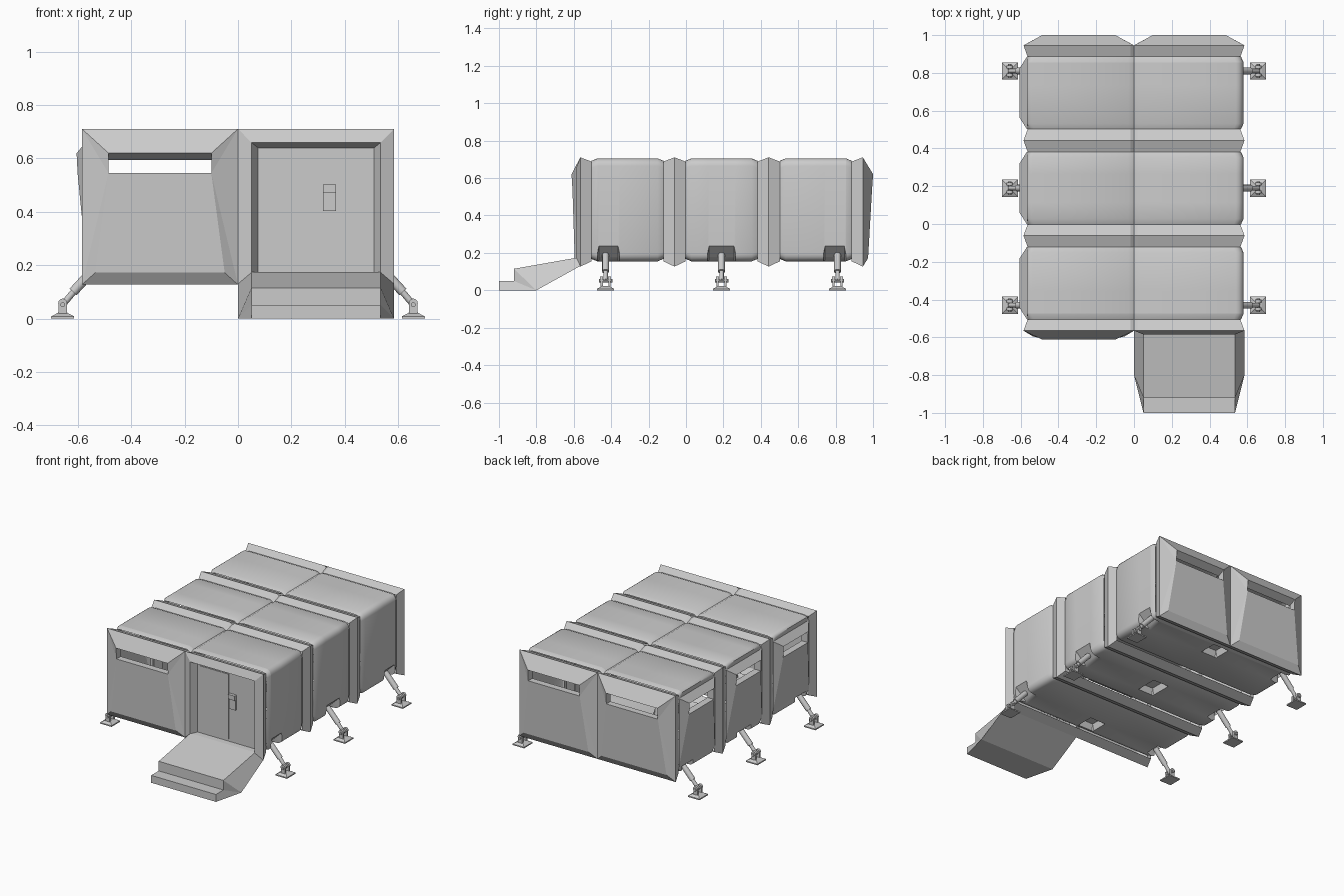
import bpy, math
from mathutils import Vector

if "Cube" in bpy.data.objects:
    bpy.data.objects.remove(bpy.data.objects["Cube"])

RIDGES = [-0.565 + 0.5035 * i for i in range(4)]   # frame rib positions along y
FEET = [-0.43, 0.19, 0.81]
BASE = 0.06                                        # half width of a rib


def build(name, verts, faces, smooth=False):
    me = bpy.data.meshes.new(name)
    me.from_pydata([tuple(v) for v in verts], [], faces)
    me.update()
    ob = bpy.data.objects.new(name, me)
    bpy.context.collection.objects.link(ob)
    bpy.ops.object.select_all(action='DESELECT')
    ob.select_set(True)
    bpy.context.view_layer.objects.active = ob
    bpy.ops.object.mode_set(mode='EDIT')
    bpy.ops.mesh.select_all(action='SELECT')
    bpy.ops.mesh.normals_make_consistent(inside=False)
    bpy.ops.object.mode_set(mode='OBJECT')
    if smooth:
        bpy.ops.object.shade_smooth_by_angle(angle=math.radians(35))
    return ob


def loft(name, rings, skip=(), smooth=False):
    n = len(rings[0])
    faces = [(r * n + i, r * n + (i + 1) % n, (r + 1) * n + (i + 1) % n, (r + 1) * n + i)
             for r in range(len(rings) - 1) for i in range(n) if i not in skip]
    return build(name, [p for r in rings for p in r], faces, smooth)


def mirrored(half):
    return half + [(-x, z) for x, z in reversed(half[1:-1])]


def box(name, x0, x1, y0, y1, z0, z1, taper=0.0):
    ring = lambda z, t: [(x0 + t, y0 + t, z), (x1 - t, y0 + t, z), (x1 - t, y1 - t, z), (x0 + t, y1 - t, z)]
    return build(name, ring(z0, 0) + ring(z1, taper),
                 [(0, 1, 2, 3), (4, 5, 6, 7), (0, 1, 5, 4), (1, 2, 6, 5), (2, 3, 7, 6), (3, 0, 4, 7)])


def rod(name, a, b, r, sides=12):
    a, b = Vector(a), Vector(b)
    bpy.ops.mesh.primitive_cylinder_add(vertices=sides, radius=r, depth=(b - a).length, location=(a + b) / 2)
    ob = bpy.context.object
    ob.rotation_euler = (b - a).to_track_quat('Z', 'Y').to_euler()
    ob.name = name
    bpy.ops.object.shade_smooth_by_angle(angle=math.radians(40))
    return ob


# Body cross-section, with pockets in the lower edge where a leg attaches
def body_section(pocket):
    arc = lambda cz, a0: [(0.54 + 0.04 * math.cos(math.radians(a0 + 22.5 * i)),
                           cz + 0.04 * math.sin(math.radians(a0 + 22.5 * i))) for i in range(5)]
    low = [(0.50 + 0.02 * i, 0.16 + 0.019 * i) for i in range(5)] if pocket else arc(0.195, -90)
    zc = 0.20 if pocket else 0.155
    return mirrored([(0, zc), (0.05, zc), (0.06, 0.155), (0.48, 0.155)] + low + arc(0.665, 0)
                    + [(0.03, 0.705), (0, 0.69)])


def body_ring(y, pocket=False, end=False):
    ring = []
    for x, z in body_section(pocket):
        if end:
            x, z = x * 0.977, 0.43 + (z - 0.43) * 0.955
        ring.append((max(x, -0.567), y, z))
    return ring


# Wall panel that bulges out around a recessed window
def window_panel(name, u0, u1, z0, z1, place, depth, low_depth, side, foot, wi=0.62, sill=0.545):
    a, b = u0 + side, u1 - side
    back = depth - 0.05
    pts = [(u0, z0, 0), (u1, z0, 0), (u1, z1, 0), (u0, z1, 0),
           (u0 + foot, z0 + 0.045, low_depth), (u1 - foot, z0 + 0.045, low_depth),
           (a, sill, depth * 0.9), (b, sill, depth * 0.9), (b, wi, depth), (a, wi, depth),
           (a, sill, back), (b, sill, back), (b, wi - 0.025, back), (a, wi - 0.025, back)]
    faces = [(0, 1, 5, 4), (4, 5, 7, 6), (3, 9, 8, 2), (0, 4, 6), (0, 6, 3), (3, 6, 9),
             (1, 7, 5), (1, 2, 7), (2, 8, 7), (6, 7, 11, 10), (7, 8, 12, 11), (8, 9, 13, 12), (9, 6, 10, 13)]
    build(name, [place(*p) for p in pts], faces)


# Body shells and left window walls
for i in range(3):
    y0, y1, f = RIDGES[i] + BASE, RIDGES[i + 1] - BASE, FEET[i]
    p0, p1 = max(f - 0.075, y0 + 0.031), min(f + 0.075, y1 - 0.031)
    loft(f"body_shell_{i}", [body_ring(y0, end=True), body_ring(y0 + 0.03), body_ring(p0), body_ring(p0 + 0.008, True),
                             body_ring(p1 - 0.008, True), body_ring(p1), body_ring(y1 - 0.03),
                             body_ring(y1, end=True)], skip=(21,), smooth=True)
    window_panel(f"left_window_wall_{i}", y0, y1, 0.195, 0.665,
                 lambda u, z, d: (-0.567 - d, u, z), 0.038, 0.004, 0.06, 0.03)


# Frame ribs
def rib_ring(y, w, z0, z1):
    return [(x, y, z) for x, z in mirrored([(0, z0), (w, z0), (w, z1), (0.018, z1), (0, z1 - 0.01)])]


for i, r in enumerate(RIDGES):
    small, big = (0.563, 0.155, 0.688), (0.585, 0.127, 0.711)
    rings = [rib_ring(r, *big)]
    if i > 0:
        rings.insert(0, rib_ring(r - BASE, *small))
    if i < 3:
        rings.append(rib_ring(r + BASE, *small))
    loft(f"frame_rib_{i}", rings)

# Front and back window walls
yf, yb = RIDGES[0], RIDGES[3]
window_panel("front_window_wall", -0.585, 0, 0.127, 0.711, lambda u, z, d: (u, yf - d, z), 0.047, 0.03, 0.1, 0.05)
for k, u in enumerate((-0.585, 0)):
    window_panel(f"back_window_wall_{k}", u, u + 0.585, 0.127, 0.711,
                 lambda u, z, d: (u, yb + d, z), 0.055, 0.028, 0.1, 0.05)


# Door surround, leaf and keypad
def rect(x0, x1, z0, z1, y):
    return [(x0, y, z0), (x1, y, z0), (x1, y, z1), (x0, y, z1)]


loft("door_surround", [rect(0, 0.585, 0.127, 0.711, yf), rect(0.05, 0.535, 0.172, 0.66, yf - 0.02),
                       rect(0.075, 0.51, 0.175, 0.64, yf + 0.025)])
build("door_wall", rect(0.075, 0.51, 0.175, 0.64, yf + 0.025), [(0, 1, 2, 3)])
box("door_leaf", 0.09, 0.31, yf + 0.021, yf + 0.026, 0.19, 0.63)
box("keypad", 0.318, 0.368, yf + 0.012, yf + 0.026, 0.403, 0.472)
box("keypad_hood", 0.318, 0.368, yf + 0.004, yf + 0.026, 0.472, 0.503)

# Entrance step with flared sides
side = [(0.535, -0.58, 0.175), (0.535, -0.92, 0.115), (0.535, -0.92, 0.05), (0.535, -1, 0.05),
        (0.535, -1, 0), (0.585, -0.8, 0), (0.585, -0.565, 0.13)]
other = [(0.585 - x, y, z) for x, y, z in side]
faces = [(i, (i + 1) % 7, (i + 1) % 7 + 7, i + 7) for i in range(7)]
for o in (0, 7):
    faces += [tuple(v + o for v in f) for f in ((0, 1, 5, 6), (1, 2, 5), (2, 3, 4, 5))]
build("entrance_step", side + other, faces)

# Support legs
for i, y in enumerate(FEET):
    for s, n in ((1, "right"), (-1, "left")):
        tag = f"{n}_{i}"
        cx = s * 0.657
        box(f"foot_plate_{tag}", cx - 0.043, cx + 0.043, y - 0.046, y + 0.046, 0, 0.008)
        box(f"foot_cone_{tag}", cx - 0.043, cx + 0.043, y - 0.046, y + 0.046, 0.008, 0.022, taper=0.026)
        for k in (-1, 1):
            yc = y + k * 0.021
            box(f"clevis_{tag}_{k}", cx - 0.016, cx + 0.016, yc - 0.006, yc + 0.006, 0.015, 0.06)
            rod(f"clevis_cap_{tag}_{k}", (cx, yc - 0.008, 0.058), (cx, yc + 0.008, 0.058), 0.017)
        rod(f"pin_{tag}", (cx, y - 0.036, 0.052), (cx, y + 0.036, 0.052), 0.009, 8)
        rod(f"lower_strut_{tag}", (cx, y, 0.052), (s * 0.595, y, 0.125), 0.012)
        rod(f"upper_strut_{tag}", (s * 0.618, y, 0.1), (s * 0.535, y, 0.19), 0.018)
